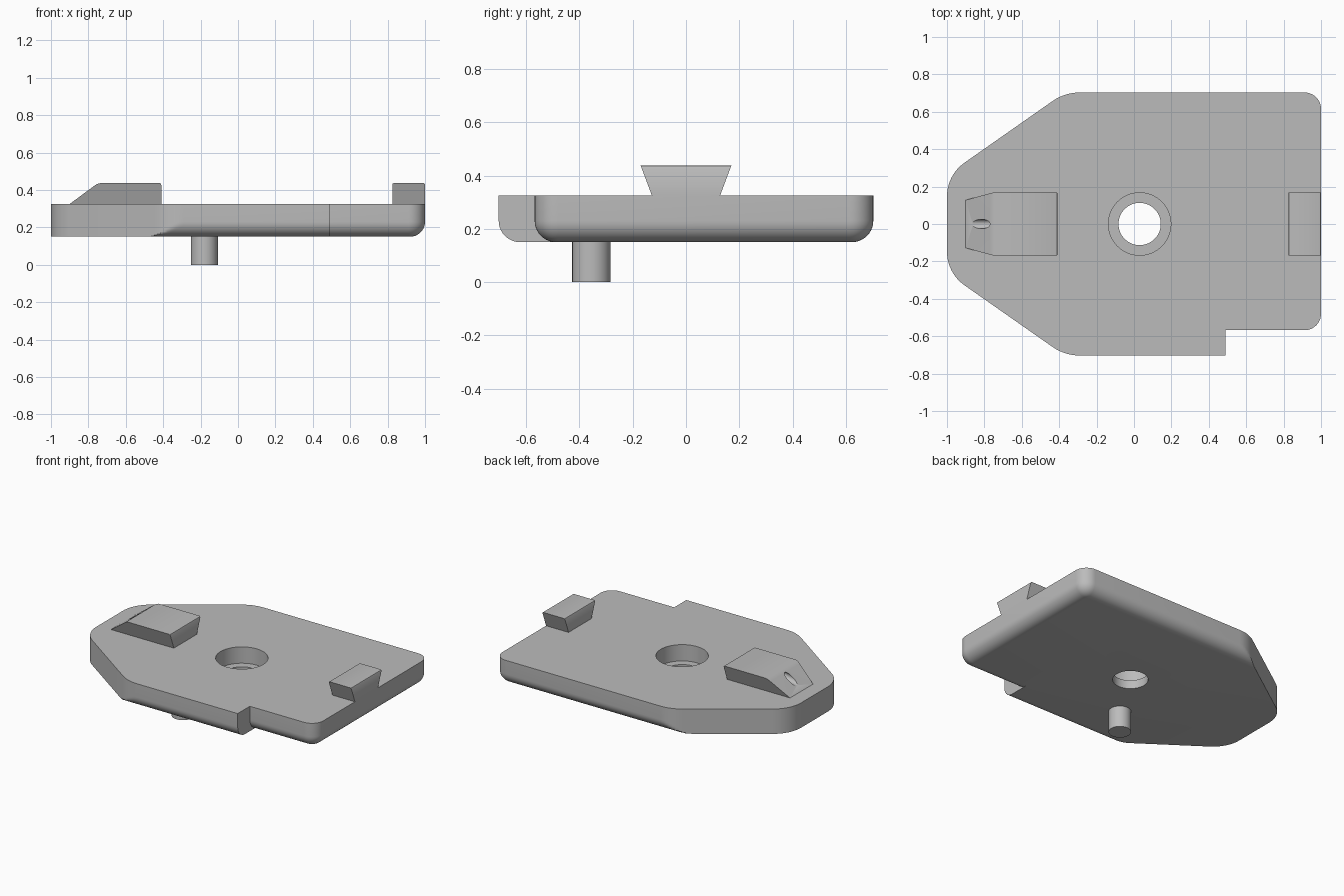
import bpy, bmesh, math
from mathutils import Matrix

if "Cube" in bpy.data.objects:
    bpy.data.objects.remove(bpy.data.objects["Cube"])

grey = bpy.data.materials.new("plain grey")
grey.use_nodes = True
colour = (0.5, 0.5, 0.5, 1)
grey.diffuse_color = colour
grey.node_tree.nodes["Principled BSDF"].inputs["Base Color"].default_value = colour

BOTTOM, TOP, RAIL_TOP = 0.15, 0.325, 0.437
HALF, NOTCH_Y, NOTCH_X = 0.703, 0.568, 0.49   # plate half width, notch
FILLET, CORNER, LEAN = 0.08, 0.088, 0.70      # edge radii, slope of the nose
STEPS = 10


def make(name, bm):
    bmesh.ops.recalc_face_normals(bm, faces=bm.faces)
    mesh = bpy.data.meshes.new(name)
    bm.to_mesh(mesh)
    bm.free()
    ob = bpy.data.objects.new(name, mesh)
    bpy.context.collection.objects.link(ob)
    mesh.materials.append(grey)
    return ob


def loft(name, rings):
    """Closed solid skinned through rings of equal length."""
    bm = bmesh.new()
    loops = [[bm.verts.new(p) for p in ring] for ring in rings]
    n = len(loops[0])
    for a, b in zip(loops, loops[1:]):
        for i in range(n):
            j = (i + 1) % n
            bm.faces.new((a[i], a[j], b[j], b[i]))
    bm.faces.new(loops[0])
    bm.faces.new(loops[-1])
    return make(name, bm)


def cylinder(name, radius, low, high, matrix):
    ring = [(radius * math.cos(a), radius * math.sin(a))
            for a in (math.tau * i / 64 for i in range(64))]
    return loft(name, [[matrix @ Matrix.Translation((x, y, z)).translation
                        for x, y in ring] for z in (low, high)])


def drill(target, radius, low, high, matrix):
    cutter = cylinder("cutter", radius, low, high, matrix)
    cutter.hide_render = True
    mod = target.modifiers.new("hole", "BOOLEAN")
    mod.operation, mod.solver, mod.object = "DIFFERENCE", "EXACT", cutter
    bpy.context.view_layer.objects.active = target
    bpy.ops.object.modifier_apply(modifier=mod.name)
    bpy.data.objects.remove(cutter)


def smooth(ob):
    bpy.ops.object.select_all(action="DESELECT")
    ob.select_set(True)
    bpy.context.view_layer.objects.active = ob
    bpy.ops.object.shade_smooth_by_angle(angle=math.radians(28))


# Plate: tapered nose with sharp lower edges, other lower edges rounded
angles = [math.pi / 2 * i / STEPS for i in range(STEPS + 1)]
insets = [FILLET * (1 - math.cos(a)) for a in angles]
turn = math.atan(LEAN)
knee_x = -0.37
nose_y = HALF - (1 + knee_x) * LEAN
nose_r, knee_r = 0.22, 0.25


def nose_side():
    """Half outline of the nose, from the tip back to the straight side."""
    sweep = math.pi / 2 - turn
    start = nose_y - nose_r * math.tan(sweep / 2)
    pts = [(-1 + nose_r * (1 - math.cos(sweep * i / 12)),
            start + nose_r * math.sin(sweep * i / 12)) for i in range(13)]
    centre_x = knee_x + knee_r * math.tan(turn / 2)
    for d in reversed(insets):
        if d < knee_r * (1 - math.cos(turn)):
            x = centre_x - math.sqrt(2 * knee_r * d - d * d)
        else:
            x = knee_x - d / LEAN
        pts.append((x, HALF - d))
    return pts


def outline(d, z):
    side = [(x, min(y, HALF - d)) for x, y in nose_side()]
    pts = list(side)
    r = CORNER - d
    pts += [(1 - CORNER + r * math.sin(a), HALF - CORNER + r * math.cos(a)) for a in angles]
    pts += [(1 - CORNER + r * math.cos(a), -NOTCH_Y + CORNER - r * math.sin(a)) for a in angles]
    pts += [(NOTCH_X, -NOTCH_Y + d), (NOTCH_X, -HALF + d)]
    pts += [(x, -y) for x, y in reversed(side)]
    return [(x, y, z) for x, y in pts]


layers = [outline(0, TOP)]
layers += [outline(d, BOTTOM + FILLET * (1 - math.sin(a))) for a, d in zip(angles, insets)]
plate = loft("base_plate", layers)

# Stepped centre hole
centre = Matrix.Translation((0.03, 0, 0))
drill(plate, 0.167, 0.21, 0.5, centre)
drill(plate, 0.113, 0, 0.4, centre)
smooth(plate)


# Dovetail rails: side profile widened towards the top
def rail(name, profile):
    def half(z):
        return 0.128 + (z - TOP) / (RAIL_TOP - TOP) * 0.042
    return loft(name, [[(x, s * half(z), z) for x, z in profile] for s in (-1, 1)])


nose_rail = rail("nose_rail", [
    (-0.9, TOP), (-0.77, 0.421), (-0.755, 0.431), (-0.735, RAIL_TOP),
    (-0.42, RAIL_TOP), (-0.413, 0.434), (-0.41, 0.427), (-0.41, TOP)])
tilt = Matrix.Translation((-0.81, 0, 0.388)) @ Matrix.Rotation(math.radians(79), 4, "Y")
drill(nose_rail, 0.025, -0.15, 0.06, tilt)
smooth(nose_rail)

tail_rail = rail("tail_rail", [
    (0.825, TOP), (0.825, 0.429), (0.828, 0.435), (0.834, RAIL_TOP),
    (0.991, RAIL_TOP), (0.997, 0.435), (1, 0.429), (1, TOP)])
smooth(tail_rail)

# Locating pin under the plate
smooth(cylinder("locating_pin", 0.072, 0, BOTTOM, Matrix.Translation((-0.18, -0.355, 0))))
